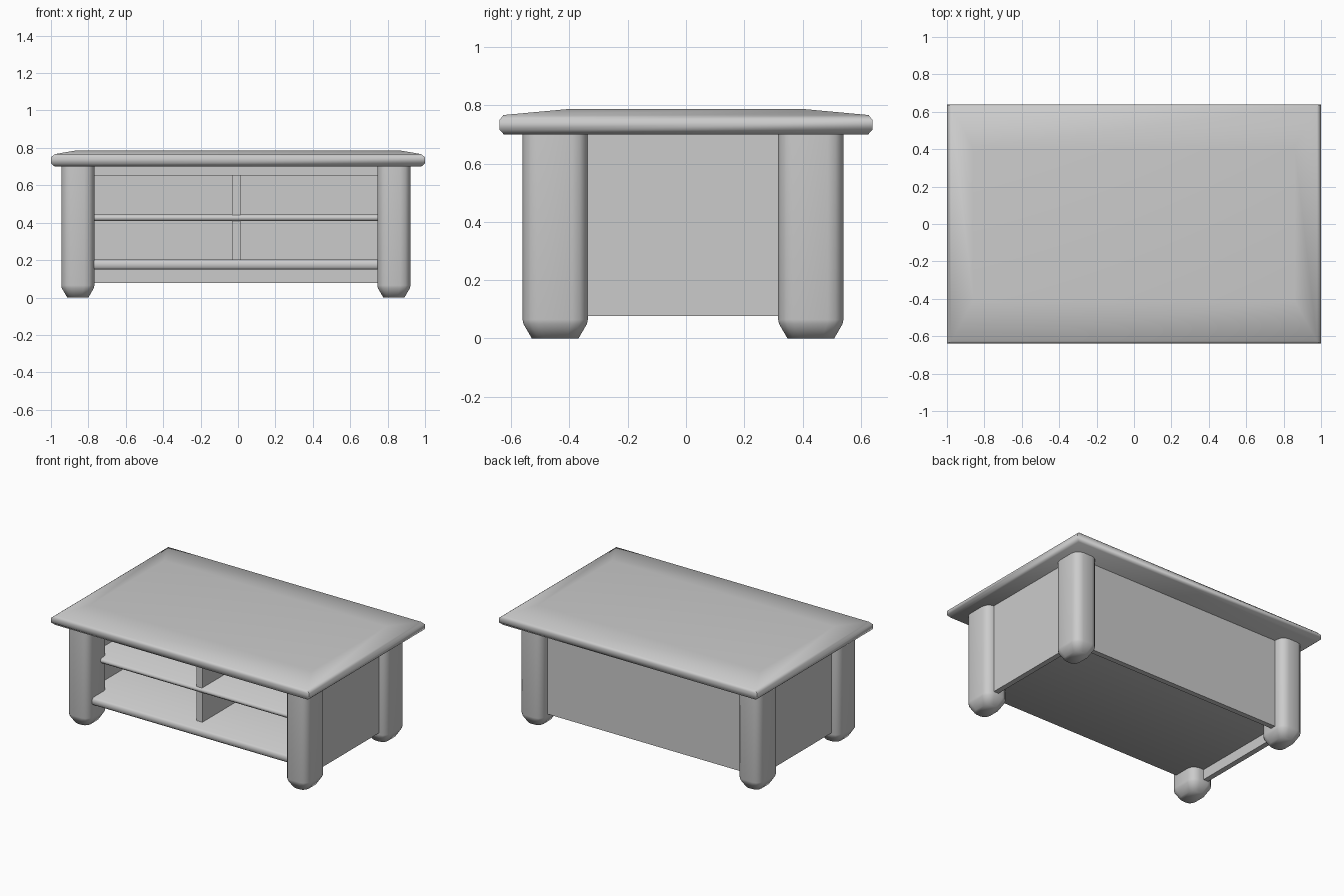
import bpy, bmesh
from math import cos, sin, pi, radians

if "Cube" in bpy.data.objects:
    bpy.data.objects.remove(bpy.data.objects["Cube"])

CX = -0.0115   # centre of the cabinet and legs


def loft(name, rings, angle=40):
    """Join closed rings of equal length into a capped solid."""
    bm = bmesh.new()
    loops = [[bm.verts.new(p) for p in ring] for ring in rings]
    n = len(loops[0])
    for a, b in zip(loops, loops[1:]):
        for i in range(n):
            bm.faces.new((a[i], a[(i + 1) % n], b[(i + 1) % n], b[i]))
    bm.faces.new(loops[0][::-1])
    bm.faces.new(loops[-1])
    bmesh.ops.recalc_face_normals(bm, faces=bm.faces)
    me = bpy.data.meshes.new(name)
    bm.to_mesh(me)
    bm.free()
    ob = bpy.data.objects.new(name, me)
    bpy.context.collection.objects.link(ob)
    bpy.ops.object.select_all(action='DESELECT')
    ob.select_set(True)
    bpy.context.view_layer.objects.active = ob
    bpy.ops.object.shade_smooth_by_angle(angle=radians(angle))
    return ob


def rect(hx, hy, z):
    return [(-hx, -hy, z), (hx, -hy, z), (hx, hy, z), (-hx, hy, z)]


def rounded(cx, cy, hx, hy, r, z, seg=3):
    pts = []
    for k, (sx, sy) in enumerate([(1, 1), (-1, 1), (-1, -1), (1, -1)]):
        for i in range(seg + 1):
            a = (k + i / seg) * pi / 2
            pts.append((cx + sx * (hx - r) + r * cos(a),
                        cy + sy * (hy - r) + r * sin(a), z))
    return pts


def box(name, x0, x1, y0, y1, z0, z1):
    return loft(name, [[(x0, y0, z), (x1, y0, z), (x1, y1, z), (x0, y1, z)]
                       for z in (z0, z1)])


def shelf(name, y0, z0, z1):
    """Board with an eased front edge."""
    b = 0.012
    prof = [(0.44, z0), (y0 + b, z0), (y0, z0 + b), (y0, z1 - b), (y0 + b, z1), (0.44, z1)]
    return loft(name, [[(x, y, z) for y, z in prof] for x in (CX - 0.85, CX + 0.85)], 60)


# Table top with rounded rim and gently sloping border
loft("table_top", [rect(0.98, 0.625, 0.70), rect(1.0, 0.64, 0.717), rect(1.0, 0.64, 0.75),
                   rect(0.978, 0.627, 0.767), rect(0.86, 0.41, 0.787)], 60)

# Four rounded legs with tapered feet
for side, sx in (("left", -1), ("right", 1)):
    for end, cy in (("front", -0.449), ("back", 0.4285)):
        cx = CX + sx * 0.845
        loft(f"{end}_{side}_leg",
             [rounded(cx, cy, 0.0885 - d, 0.112 - d, 0.054 - d * 0.4, z)
              for d, z in ((0.032, 0), (0.003, 0.05), (0, 0.065), (0, 0.702))], 75)
    # Side panel
    xo, xi = CX + sx * 0.8815, CX + sx * 0.844
    box(f"{side}_panel", min(xo, xi), max(xo, xi), -0.46, 0.46, 0.077, 0.702)

# Back panel and inner boards
box("back_panel", CX - 0.8815, CX + 0.8815, 0.43, 0.467, 0.077, 0.702)
shelf("bottom_shelf", -0.515, 0.149, 0.203)
shelf("middle_shelf", -0.425, 0.408, 0.444)
box("top_board", CX - 0.85, CX + 0.85, -0.44, 0.44, 0.652, 0.702)
box("divider", -0.032, 0.014, -0.415, 0.44, 0.19, 0.665)
